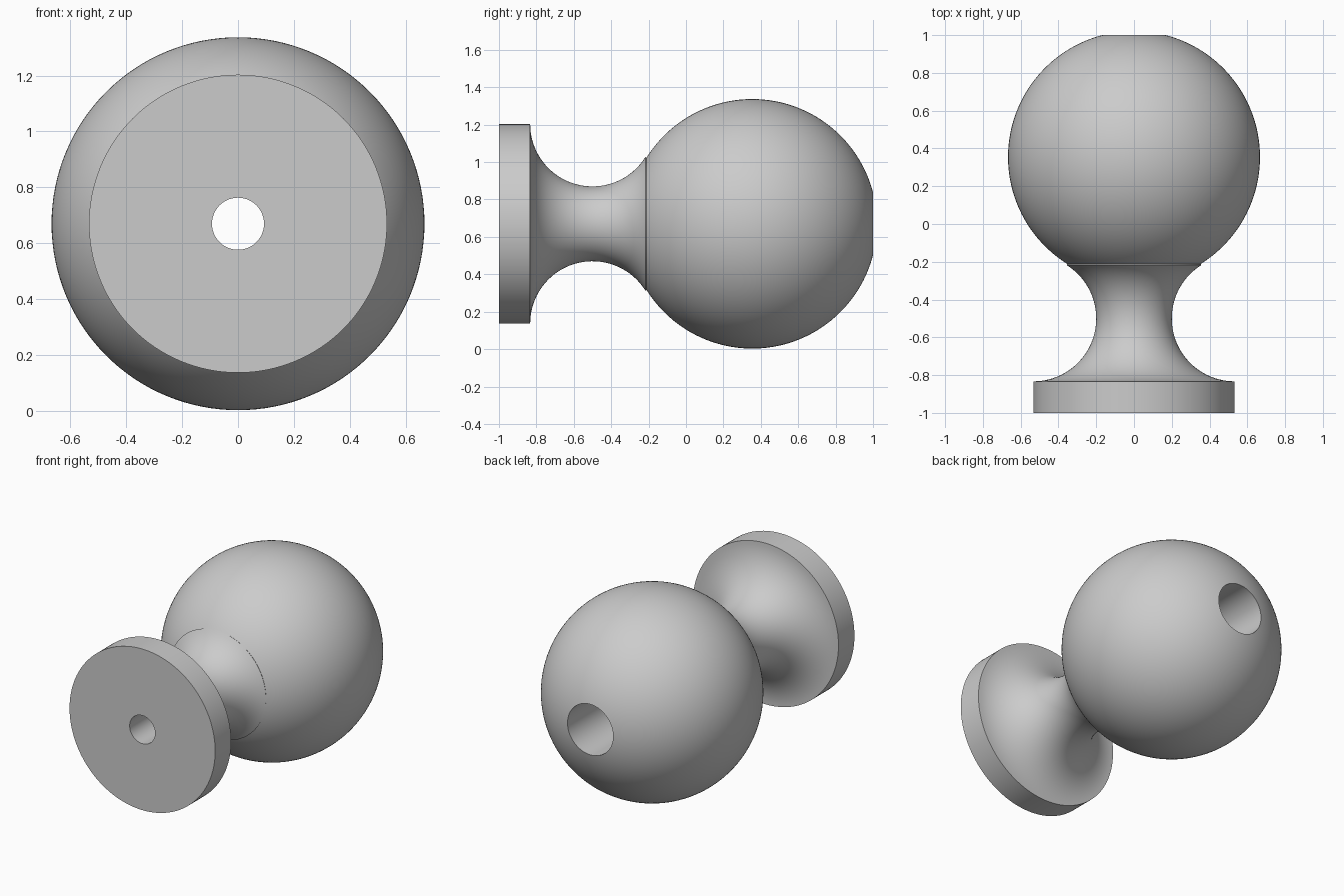
import bpy
import bmesh
from math import pi, sin, cos, atan2, asin, radians
from mathutils import Vector, Matrix

if "Cube" in bpy.data.objects:
    bpy.data.objects.remove(bpy.data.objects["Cube"])

BALL_R, BORE_R, SCREW_R = 0.667, 0.167, 0.093
BASE_R, NECK_R, COVE_R = 0.533, 0.2, 0.333
AXIS_Z, COVE_Y, STEP_Y, SEGMENTS = 0.67, -0.5, 0.0, 128
BALL_Y = 1 - BALL_R * cos(asin(BORE_R / BALL_R))


def arc(y, r, radius, start, end, steps):
    """Points (y, r) along an arc, both ends included."""
    angles = [start + (end - start) * i / steps for i in range(steps + 1)]
    return [(y + radius * cos(a), r + radius * sin(a)) for a in angles]


# Profile: flange, cove neck, ball, then the stepped bore
join = atan2(-BASE_R, BALL_Y - COVE_Y)
profile = [(-1, SCREW_R), (-1, BASE_R)]
profile += arc(COVE_Y, BASE_R, COVE_R, -pi, join, 40)
profile += arc(BALL_Y, 0, BALL_R, pi + join, asin(BORE_R / BALL_R), 64)
profile += [(STEP_Y, BORE_R), (STEP_Y, SCREW_R)]

# Turn the profile around the long axis
bm = bmesh.new()
verts = [bm.verts.new((r, y, 0)) for y, r in profile]
edges = [bm.edges.new((a, b)) for a, b in zip(verts, verts[1:] + verts[:1])]
bmesh.ops.spin(bm, geom=verts + edges, cent=(0, 0, 0), axis=(0, 1, 0),
               angle=2 * pi, steps=SEGMENTS, use_merge=False)
bmesh.ops.remove_doubles(bm, verts=bm.verts, dist=0.0005)
bmesh.ops.recalc_face_normals(bm, faces=bm.faces)
bmesh.ops.transform(bm, matrix=Matrix.Translation(Vector((0, 0, AXIS_Z))),
                    verts=bm.verts)
mesh = bpy.data.meshes.new("round_knob")
bm.to_mesh(mesh)
bm.free()
knob = bpy.data.objects.new("round_knob", mesh)
bpy.context.collection.objects.link(knob)

# Plain grey material
grey = bpy.data.materials.new("plain_grey")
grey.use_nodes = True
color = (0.6, 0.6, 0.6, 1)
grey.diffuse_color = color
grey.node_tree.nodes["Principled BSDF"].inputs["Base Color"].default_value = color
mesh.materials.append(grey)

# Smooth curves with crisp rims
bpy.ops.object.select_all(action="DESELECT")
knob.select_set(True)
bpy.context.view_layer.objects.active = knob
bpy.ops.object.shade_smooth_by_angle(angle=radians(30))
